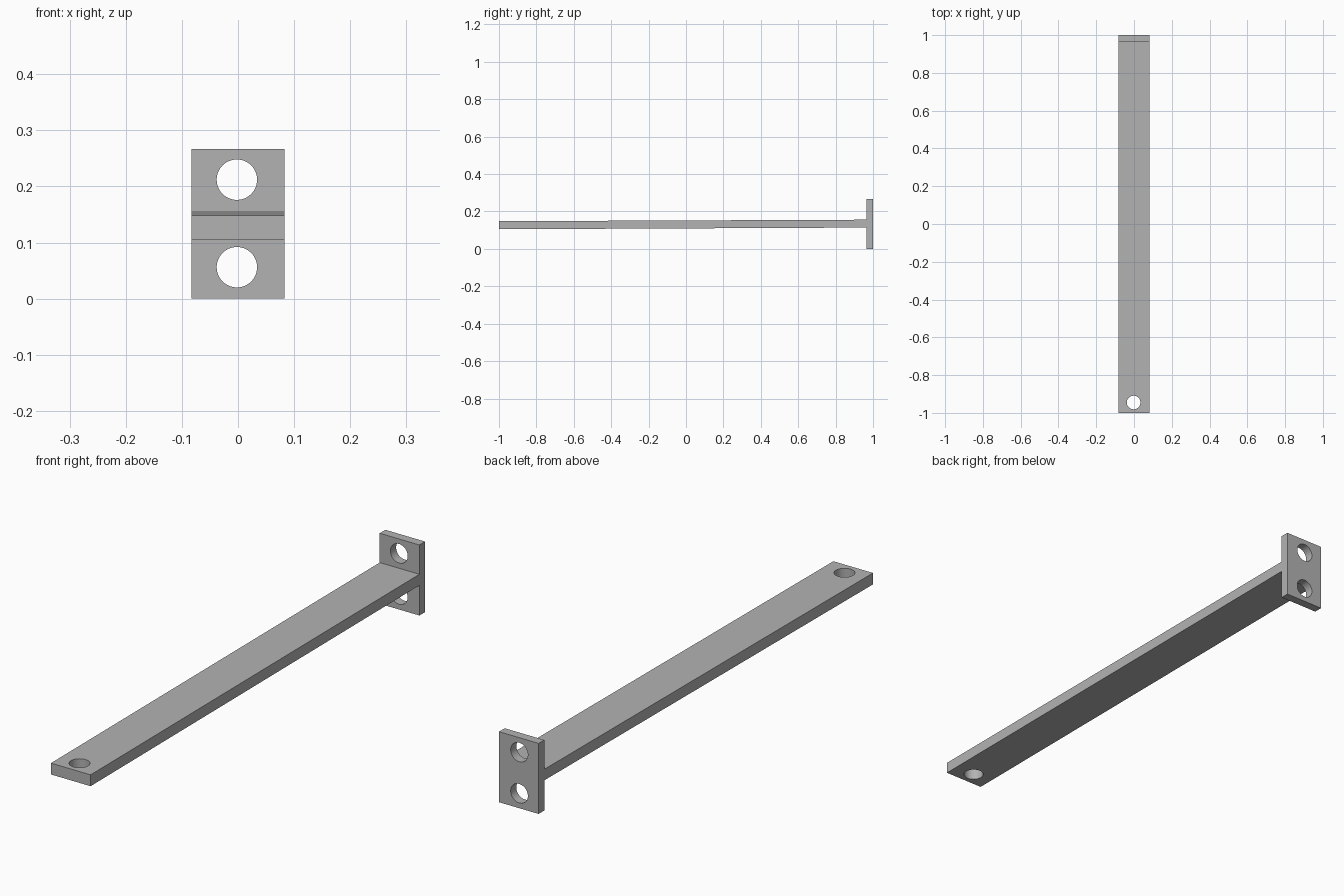
import bpy, bmesh
from mathutils import Matrix, Vector
from math import pi

if "Cube" in bpy.data.objects:
    bpy.data.objects.remove(bpy.data.objects["Cube"], do_unlink=True)

HALF_WIDTH = 0.083
HOLE_RADIUS = 0.036

grey = bpy.data.materials.new("plain grey")
grey.use_nodes = True
colour = (0.45, 0.45, 0.45, 1)
grey.diffuse_color = colour
grey.node_tree.nodes["Principled BSDF"].inputs["Base Color"].default_value = colour


def finish(name, bm):
    bmesh.ops.recalc_face_normals(bm, faces=bm.faces)
    mesh = bpy.data.meshes.new(name)
    bm.to_mesh(mesh)
    bm.free()
    mesh.materials.append(grey)
    obj = bpy.data.objects.new(name, mesh)
    bpy.context.collection.objects.link(obj)
    return obj


def extrude_profile(name, profile):
    """Extrude a (y, z) side profile across the full width."""
    bm = bmesh.new()
    face = bm.faces.new([bm.verts.new((-HALF_WIDTH, y, z)) for y, z in profile])
    result = bmesh.ops.extrude_face_region(bm, geom=[face])
    verts = [v for v in result["geom"] if isinstance(v, bmesh.types.BMVert)]
    bmesh.ops.translate(bm, verts=verts, vec=(2 * HALF_WIDTH, 0, 0))
    return finish(name, bm)


def drill(obj, name, centre, rotation):
    """Cut a round bolt hole through a part."""
    bm = bmesh.new()
    bmesh.ops.create_cone(bm, cap_ends=True, segments=64, radius1=HOLE_RADIUS,
                          radius2=HOLE_RADIUS, depth=0.2,
                          matrix=Matrix.Translation(Vector(centre)) @ rotation)
    cutter = finish(name, bm)
    cutter.hide_render = True
    cutter.hide_set(True)
    cut = obj.modifiers.new(name, "BOOLEAN")
    cut.operation = "DIFFERENCE"
    cut.solver = "EXACT"
    cut.object = cutter
    bpy.context.view_layer.objects.active = obj
    bpy.ops.object.modifier_apply(modifier=cut.name)
    bpy.data.objects.remove(cutter, do_unlink=True)


# Long arm, rising slightly towards the mounting plate
arm = extrude_profile("support_arm", [(-1, 0.105), (0.966, 0.114),
                                      (0.966, 0.156), (-1, 0.148)])
drill(arm, "arm_hole_cutter", (-0.002, -0.945, 0.127), Matrix())

# Upright mounting plate at the back
plate = extrude_profile("mounting_plate", [(0.966, 0), (1, 0), (1, 0.267), (0.966, 0.267)])
for label, z in (("lower", 0.056), ("upper", 0.212)):
    drill(plate, label + "_hole_cutter", (-0.002, 0.983, z), Matrix.Rotation(pi / 2, 4, "X"))

# Smooth hole walls with crisp edges
for obj in (arm, plate):
    bpy.ops.object.select_all(action="DESELECT")
    obj.select_set(True)
    bpy.context.view_layer.objects.active = obj
    bpy.ops.object.shade_smooth_by_angle(angle=pi / 6)
